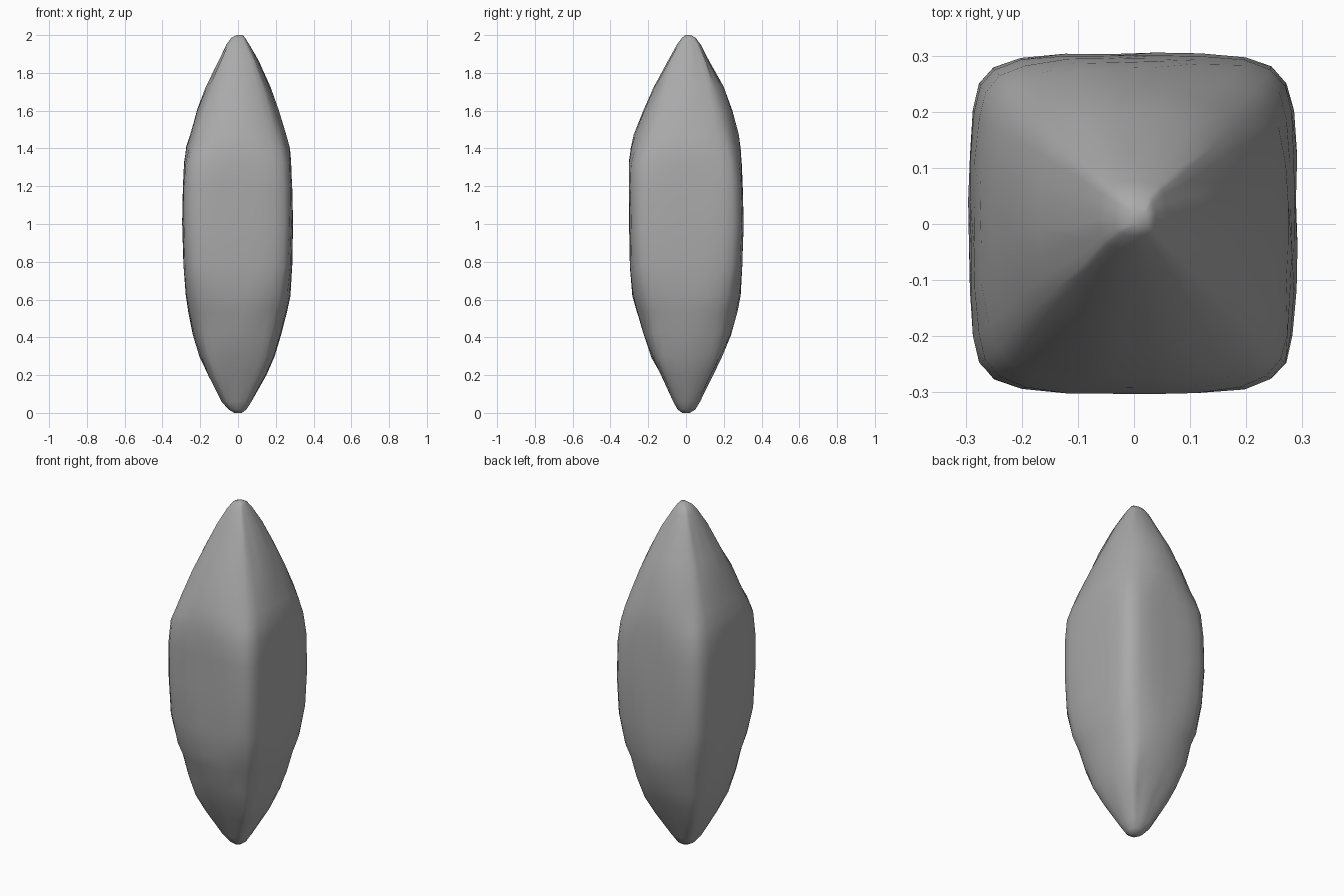
import bpy, bmesh, math, random
from mathutils import Vector

random.seed(4)

# height, reach to left / right / front / back, corner offset, side bow exponent
RINGS = [
    (0.000, .020, .020, .020, .020, .014, 2.0),
    (0.018, .050, .045, .045, .050, .034, 2.0),
    (0.060, .088, .072, .068, .075, .058, 2.0),
    (0.200, .160, .152, .132, .140, .122, 2.2),
    (0.300, .202, .194, .182, .190, .162, 2.4),
    (0.420, .238, .228, .226, .240, .192, 2.4),
    (0.540, .262, .260, .262, .272, .213, 2.6),
    (0.620, .278, .278, .284, .288, .235, 3.2),
    (0.780, .288, .286, .296, .298, .258, 4.5),
    (1.000, .294, .290, .300, .304, .267, 5.0),
    (1.200, .291, .286, .302, .301, .265, 5.0),
    (1.320, .284, .280, .303, .295, .255, 4.5),
    (1.400, .274, .274, .292, .289, .236, 3.2),
    (1.470, .254, .256, .276, .278, .216, 2.6),
    (1.600, .218, .216, .228, .246, .178, 2.4),
    (1.720, .170, .172, .176, .200, .138, 2.3),
    (1.860, .104, .108, .098, .122, .088, 2.2),
    (1.950, .062, .060, .048, .078, .050, 2.0),
    (1.985, .036, .038, .022, .052, .030, 2.0),
    (2.000, .008, .026, .004, .026, .012, 2.0),
]
STEPS = (-.93, -.75, -.45, -.15, .15, .45, .75, .93)


def ring_points(z, left, right, front, back, corner, power):
    """Bowed square outline with clipped corners."""
    pts = []
    cx, cy = (right - left) / 2, (back - front) / 2
    half_x, half_y = (right + left) / 2, (back + front) / 2
    for side in range(4):
        turn = side * math.pi / 2
        reach = half_x if side % 2 == 0 else half_y
        for t in STEPS:
            out = reach - (reach - corner) * abs(t) ** power
            along = corner * t
            x = out * math.cos(turn) - along * math.sin(turn) + cx
            y = out * math.sin(turn) + along * math.cos(turn) + cy
            pts.append(Vector((x, y, z)))
    return pts


# Crystal body: stacked outlines joined into one closed skin
bm = bmesh.new()
loops = []
for i, ring in enumerate(RINGS):
    wobble = 0.003 if 2 < i < len(RINGS) - 3 else 0
    verts = []
    for p in ring_points(*ring):
        p.z += random.uniform(-3, 3) * wobble
        p.x *= 1 + random.uniform(-1, 1) * wobble * 2
        p.y *= 1 + random.uniform(-1, 1) * wobble * 2
        verts.append(bm.verts.new(p))
    loops.append(verts)
n = len(loops[0])
for low, high in zip(loops, loops[1:]):
    for k in range(n):
        m = (k + 1) % n
        bm.faces.new((low[k], low[m], high[m], high[k]))
bm.faces.new(reversed(loops[0]))
bm.faces.new(loops[-1])
bmesh.ops.recalc_face_normals(bm, faces=bm.faces)

mesh = bpy.data.meshes.new("crystal_shard")
bm.to_mesh(mesh)
bm.free()
mesh.shade_smooth()
shard = bpy.data.objects.new("crystal_shard", mesh)
bpy.context.collection.objects.link(shard)

# Plain grey stone
stone = bpy.data.materials.new("grey_stone")
stone.diffuse_color = (0.4, 0.4, 0.4, 1)
mesh.materials.append(stone)
